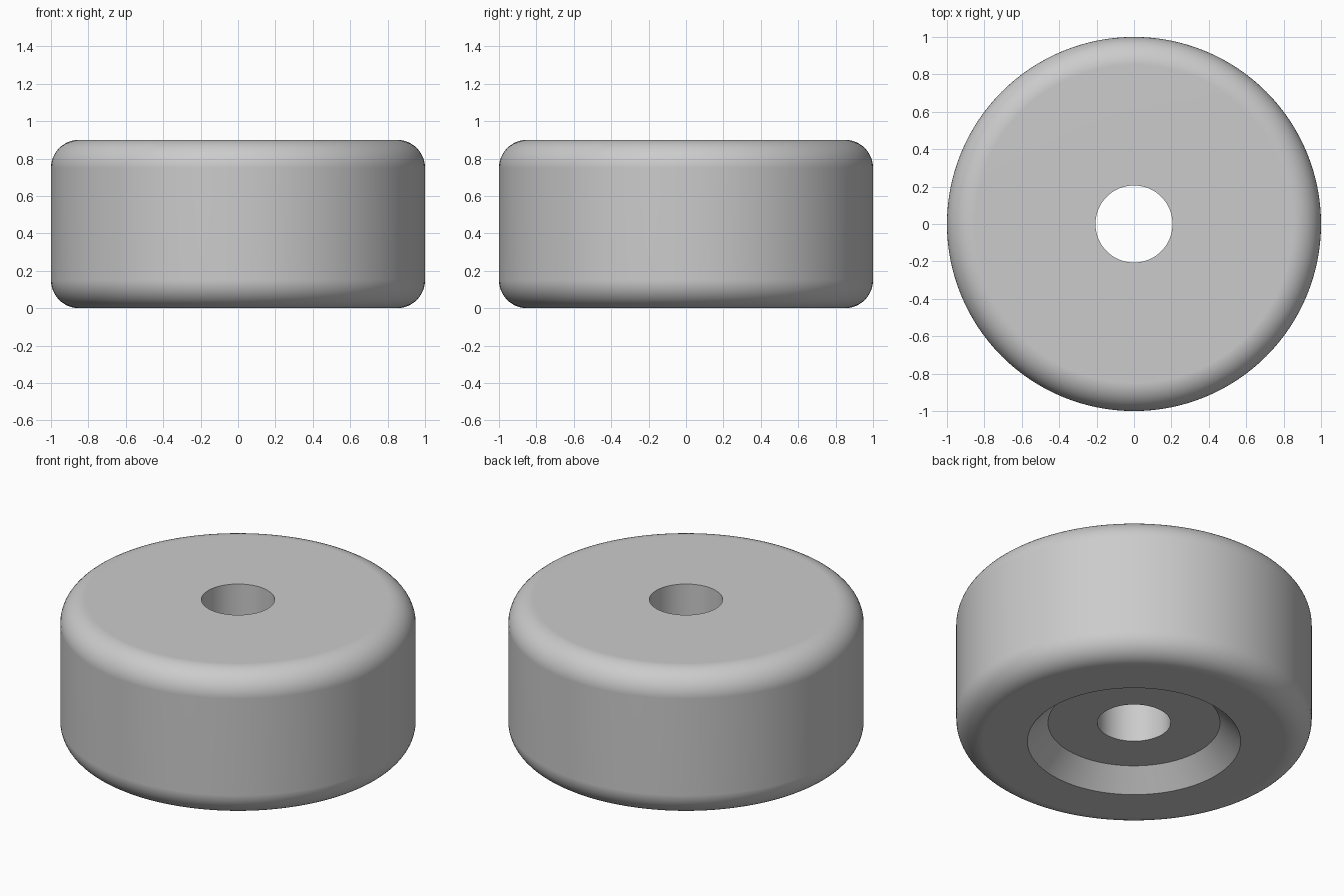
import bpy
import bmesh
from math import sin, cos, pi, radians

cube = bpy.data.objects.get("Cube")
if cube:
    bpy.data.objects.remove(cube, do_unlink=True)

RADIUS, HEIGHT, FILLET = 1.0, 0.9, 0.15
HOLE, RECESS_OUTER, RECESS_INNER, RECESS_DEPTH = 0.206, 0.6, 0.484, 0.12
SEGMENTS, ARC_STEPS = 128, 12


def arc(centre_z, start):
    """Quarter-circle rim profile around the outer edge."""
    angles = [start + pi / 2 * i / ARC_STEPS for i in range(ARC_STEPS + 1)]
    return [(RADIUS - FILLET + FILLET * cos(a), centre_z + FILLET * sin(a)) for a in angles]


# Closed cross-section: through hole, bottom recess, rounded outer wall
profile = [(HOLE, HEIGHT), (HOLE, RECESS_DEPTH), (RECESS_INNER, RECESS_DEPTH), (RECESS_OUTER, 0)]
profile += arc(FILLET, -pi / 2) + arc(HEIGHT - FILLET, 0)

# Revolve the cross-section around the vertical axis
bm = bmesh.new()
verts = [bm.verts.new((r, 0, z)) for r, z in profile]
edges = [bm.edges.new((v, verts[i - 1])) for i, v in enumerate(verts)]
bmesh.ops.spin(bm, geom=verts + edges, cent=(0, 0, 0), axis=(0, 0, 1),
               angle=2 * pi, steps=SEGMENTS, use_merge=True)
bmesh.ops.remove_doubles(bm, verts=bm.verts, dist=0.0001)
bmesh.ops.recalc_face_normals(bm, faces=bm.faces)
mesh = bpy.data.meshes.new("round_foot")
bm.to_mesh(mesh)
bm.free()

foot = bpy.data.objects.new("round_foot", mesh)
bpy.context.collection.objects.link(foot)

# Single grey material
grey = bpy.data.materials.new("light_grey")
grey.use_nodes = True
colour = (0.6, 0.6, 0.6, 1)
grey.diffuse_color = colour
grey.node_tree.nodes["Principled BSDF"].inputs["Base Color"].default_value = colour
mesh.materials.append(grey)

# Smooth walls and rims, crisp hole and recess edges, flat top and bottom
bpy.ops.object.select_all(action="DESELECT")
foot.select_set(True)
bpy.context.view_layer.objects.active = foot
bpy.ops.object.shade_smooth_by_angle(angle=radians(30))
weighted = foot.modifiers.new("flat_face_normals", "WEIGHTED_NORMAL")
weighted.keep_sharp = True
